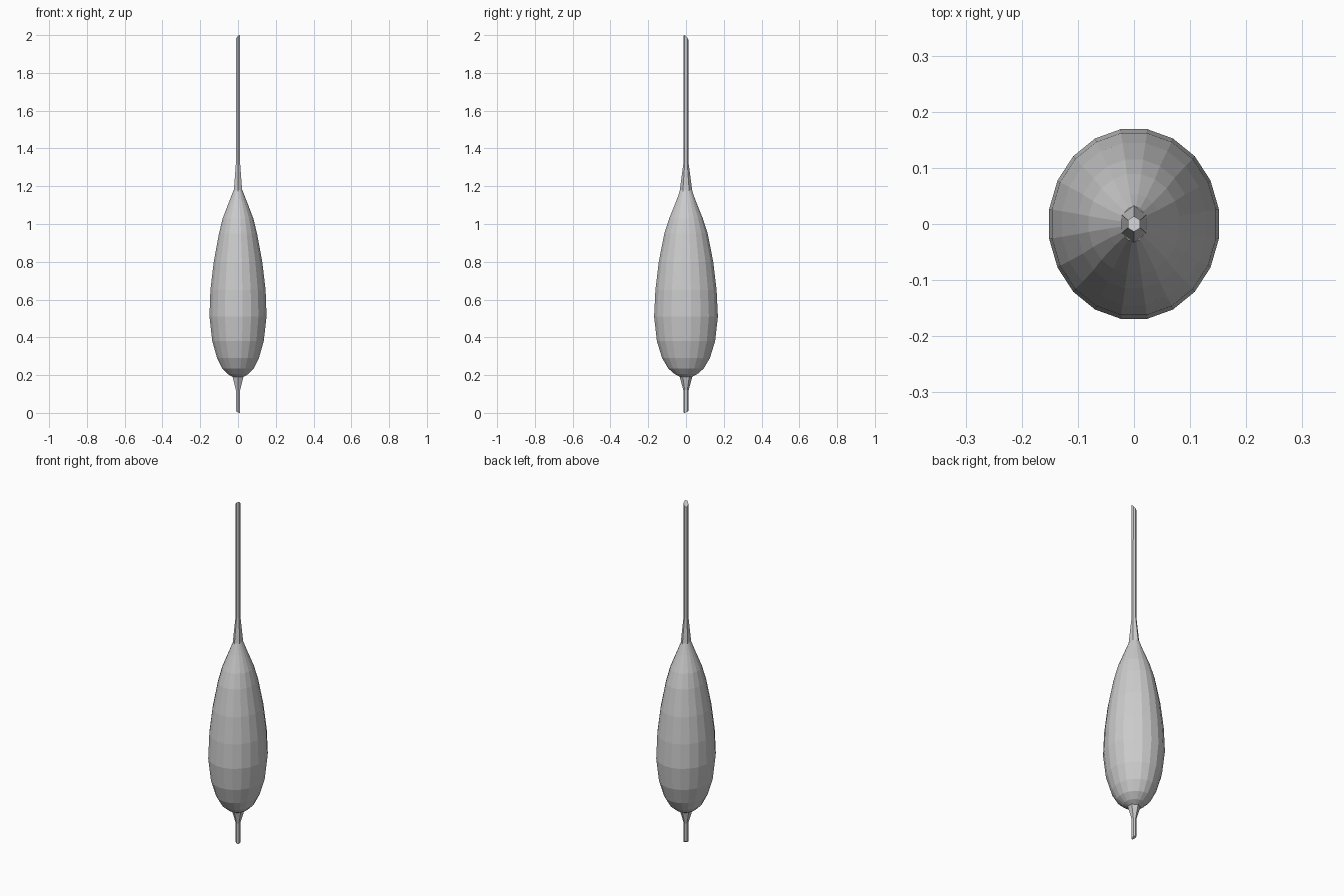
import bpy, bmesh, math

if "Cube" in bpy.data.objects:
    bpy.data.objects.remove(bpy.data.objects["Cube"])


def loft(name, rings, sides, turn=0.0, tip=None):
    """Stack elliptical rings (z, x radius, y radius) into a closed faceted skin.
    tip = (x, y, amount): slants the end ring furthest from the body."""
    bm = bmesh.new()
    loops = []
    for z, rx, ry in rings:
        loop = []
        for i in range(sides):
            a = turn + 2 * math.pi * i / sides
            loop.append(bm.verts.new((rx * math.cos(a), ry * math.sin(a), z)))
        loops.append(loop)
    for low, high in zip(loops, loops[1:]):
        for i in range(sides):
            j = (i + 1) % sides
            bm.faces.new((low[i], low[j], high[j], high[i]))
    bm.faces.new(loops[0][::-1])
    bm.faces.new(loops[-1])
    if tip:
        end, sx, sy, drop = tip
        vals = [v.co.x * sx + v.co.y * sy for v in loops[end]]
        top, span = max(vals), max(vals) - min(vals)
        for v, d in zip(loops[end], vals):
            v.co.z += drop * (top - d) / span
    bmesh.ops.recalc_face_normals(bm, faces=bm.faces)
    mesh = bpy.data.meshes.new(name)
    bm.to_mesh(mesh)
    bm.free()
    obj = bpy.data.objects.new(name, mesh)
    bpy.context.collection.objects.link(obj)
    return obj


# teardrop head, slightly deeper than wide
loft("seed_head", [
    (0.19, 0.028, 0.030), (0.205, 0.055, 0.060), (0.235, 0.085, 0.095),
    (0.29, 0.112, 0.128), (0.38, 0.138, 0.156), (0.51, 0.153, 0.171),
    (0.65, 0.148, 0.164), (0.80, 0.130, 0.146), (0.95, 0.102, 0.116),
    (1.03, 0.082, 0.090), (1.12, 0.047, 0.053), (1.18, 0.023, 0.031),
], 20, math.pi / 20)

# thin upper spike with flared base and slanted tip
loft("upper_spike", [
    (1.17, 0.026, 0.034), (1.32, 0.013, 0.014), (2.0, 0.0125, 0.014),
], 6, math.pi / 6, (-1, 1, -1, -0.03))

# short lower stem flaring into the head
loft("lower_stem", [
    (0.0, 0.0125, 0.014), (0.12, 0.0125, 0.014), (0.20, 0.036, 0.036),
], 6, math.pi / 6, (0, 1, -1, 0.015))
